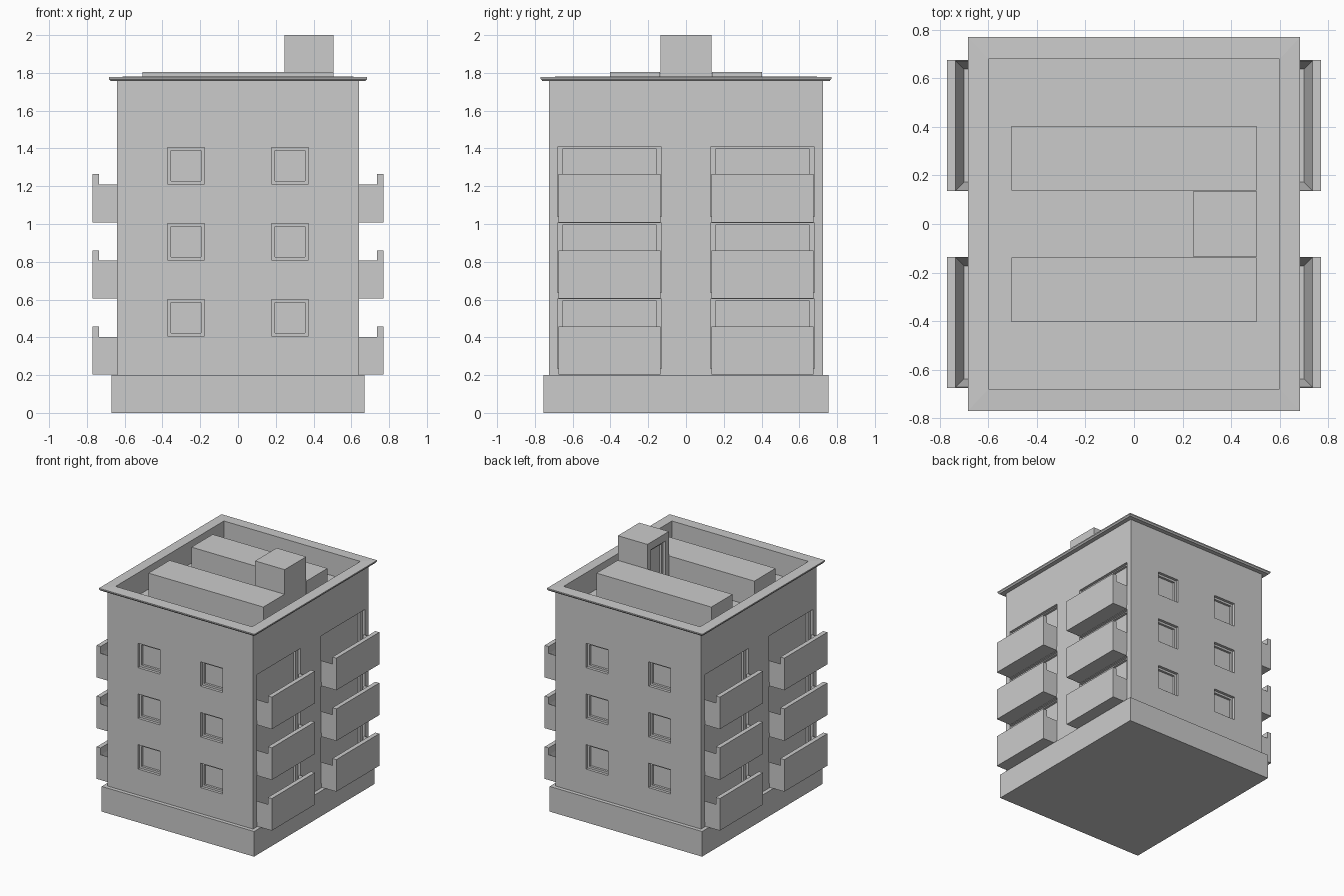
import bpy, bmesh

if "Cube" in bpy.data.objects:
    bpy.data.objects.remove(bpy.data.objects["Cube"])

PITCH = 0.403          # storey height
FLOORS = range(3)


def finish(bm, name):
    bmesh.ops.recalc_face_normals(bm, faces=bm.faces)
    me = bpy.data.meshes.new(name)
    bm.to_mesh(me)
    bm.free()
    ob = bpy.data.objects.new(name, me)
    bpy.context.collection.objects.link(ob)
    return ob


def add_box(bm, x0, x1, y0, y1, z0, z1):
    vs = bmesh.ops.create_cube(bm, size=1)["verts"]
    for v in vs:
        v.co.x = x1 if v.co.x > 0 else x0
        v.co.y = y1 if v.co.y > 0 else y0
        v.co.z = z1 if v.co.z > 0 else z0


def boxes(name, *dims):
    bm = bmesh.new()
    for d in dims:
        add_box(bm, *d)
    return finish(bm, name)


def add_prism(bm, ring_a, ring_b):
    a = [bm.verts.new(p) for p in ring_a]
    b = [bm.verts.new(p) for p in ring_b]
    bm.faces.new(a)
    bm.faces.new(b)
    for i in range(len(a)):
        j = (i + 1) % len(a)
        bm.faces.new((a[i], a[j], b[j], b[i]))


def cut(ob, dims):
    cutter = boxes("cutter", *dims)
    cutter.hide_render = True
    mod = ob.modifiers.new("cut", "BOOLEAN")
    mod.operation = "DIFFERENCE"
    mod.solver = "EXACT"
    mod.object = cutter
    bpy.context.view_layer.objects.active = ob
    bpy.ops.object.modifier_apply(modifier=mod.name)
    bpy.data.objects.remove(cutter)


# Plinth
boxes("plinth", (-0.67, 0.67, -0.755, 0.755, 0, 0.2))

# Walls with sunken roof, framed windows and balcony doors
walls = boxes("walls", (-0.64, 0.64, -0.725, 0.725, 0.2, 1.76))
pit = (-0.6, 0.6, -0.68, 0.68, 1.6, 1.9)
cut(walls, [pit])


def openings(depth, frame, top):
    out = []
    for f in FLOORS:
        z = 0.2 + f * PITCH
        for s in (-1, 1):
            for t in (-1, 1):
                # window on front or back
                cx = 0.275 * s
                h = 0.097 - frame * 0.6
                ys = sorted((t * (0.725 - depth), t * 0.8))
                out.append((cx - h, cx + h, *ys, z + 0.303 - h, z + 0.303 + h))
                # balcony door on either side
                cy = 0.405 * t
                w = 0.274 - frame
                xs = sorted((s * (0.64 - depth), s * 0.8))
                out.append((*xs, cy - w, cy + w, z + 0.035, z + top))
    return out


cut(walls, openings(0.022, 0, 0.402))
cut(walls, openings(0.04, 0.028, 0.394))

# Cornice ring with chamfered upper edge
bm = bmesh.new()


def rect(x, y, z):
    return [(-x, -y, z), (x, -y, z), (x, y, z), (-x, y, z)]


rings = [[bm.verts.new(p) for p in rect(*r)] for r in (
    (0.6, 0.68, 1.757), (0.675, 0.76, 1.757), (0.684, 0.77, 1.768),
    (0.684, 0.77, 1.777), (0.6, 0.68, 1.78))]
for k in range(5):
    a, b = rings[k], rings[(k + 1) % 5]
    for i in range(4):
        j = (i + 1) % 4
        bm.faces.new((a[i], a[j], b[j], b[i]))
finish(bm, "cornice")

# Balconies: L-shaped trough with tapered ends
trough = [(0.61, 0), (0.77, 0), (0.77, 0.255), (0.735, 0.255),
          (0.735, 0.2), (0.70, 0.04), (0.61, 0.04)]
for f in FLOORS:
    z = 0.203 + f * PITCH
    for s in (-1, 1):
        for t in (-1, 1):
            bm = bmesh.new()
            y0, y1 = 0.405 * t - 0.27, 0.405 * t + 0.27
            add_prism(bm, [(s * x, y0, z + h) for x, h in trough],
                      [(s * x, y1, z + h) for x, h in trough])
            for y, d in ((y0, 1), (y1, -1)):
                wedge = [(y, 0.04), (y + d * 0.037, 0.04),
                         (y + d * 0.003, 0.2), (y, 0.2)]
                add_prism(bm, [(s * 0.63, yy, z + h) for yy, h in wedge],
                          [(s * 0.736, yy, z + h) for yy, h in wedge])
            finish(bm, "balcony")

# Long roof blocks
for t in (-1, 1):
    y0, y1 = sorted((t * 0.137, t * 0.403))
    boxes("roof_block", (-0.505, 0.505, y0, y1, 1.6, 1.805))

# Stair house with framed doorway
stair = boxes("stair_house", (0.245, 0.505, -0.135, 0.135, 1.6, 2.0))
cut(stair, [(0.2, 0.265, -0.09, 0.09, 1.605, 1.94)])
cut(stair, [(0.2, 0.28, -0.07, 0.07, 1.605, 1.92)])
